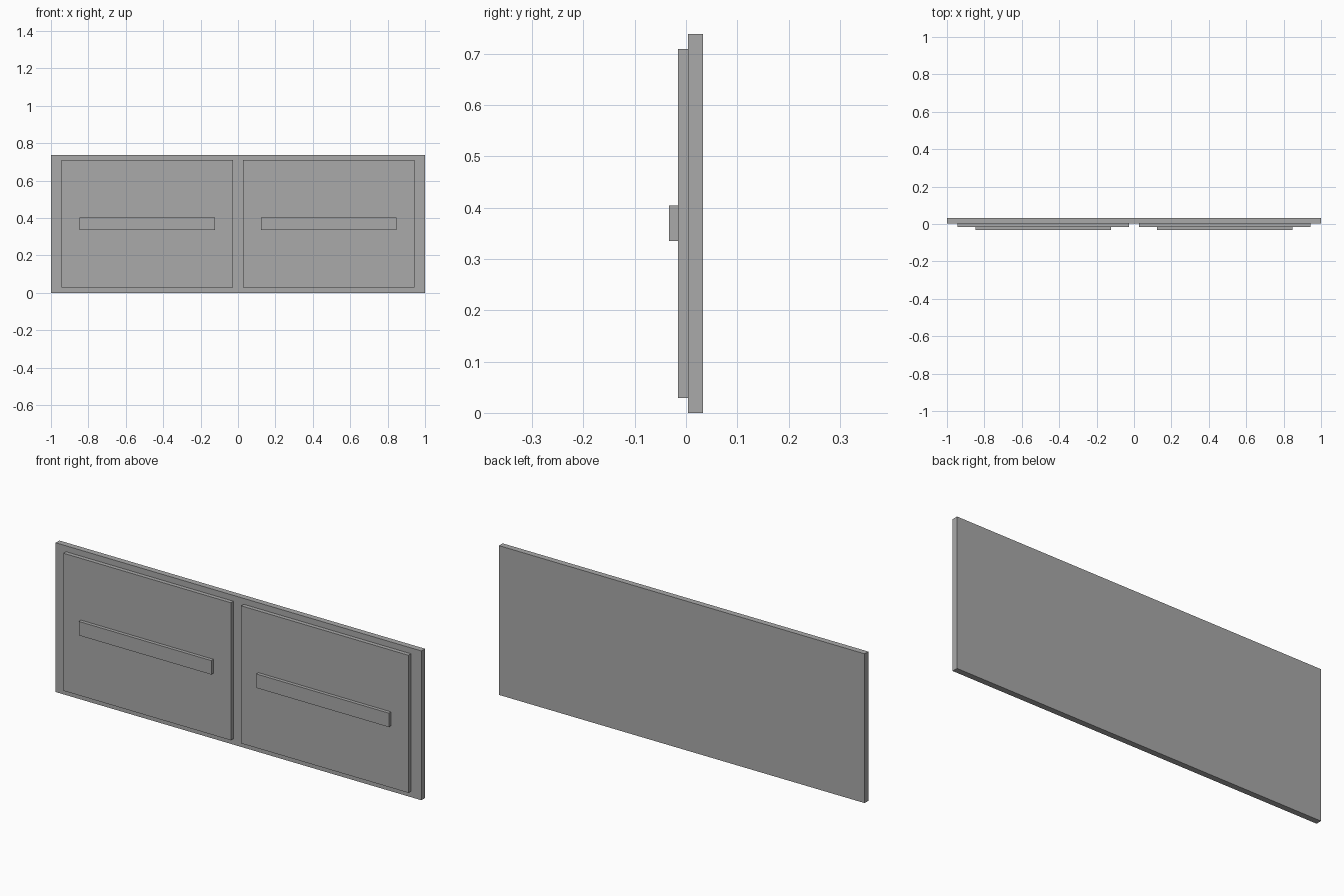
import bpy
from mathutils import Vector

if "Cube" in bpy.data.objects:
    bpy.data.objects.remove(bpy.data.objects["Cube"], do_unlink=True)

grey = bpy.data.materials.new("plain grey")
grey.use_nodes = True
colour = (0.4, 0.4, 0.4, 1)
grey.diffuse_color = colour
grey.node_tree.nodes["Principled BSDF"].inputs["Base Color"].default_value = colour


def box(name, low, high):
    """Add a sharp-edged box between two opposite corners."""
    low, high = Vector(low), Vector(high)
    bpy.ops.mesh.primitive_cube_add(size=1, location=(low + high) / 2)
    obj = bpy.context.object
    obj.name = name
    obj.scale = high - low
    bpy.ops.object.transform_apply(location=False, rotation=False, scale=True)
    obj.data.materials.append(grey)
    return obj


# Backing board
box("back_board", (-1, 0.004, 0), (1, 0.033, 0.738))

# Two raised fronts, each with a wide bar handle
for side, sign in (("left", 1), ("right", -1)):
    for part, x0, x1, y0, y1, z0, z1 in (
        ("front_panel", 0.028, 0.943, -0.016, 0.004, 0.029, 0.709),
        ("bar_handle", 0.123, 0.848, -0.033, -0.016, 0.335, 0.404),
    ):
        xs = sorted((sign * x0, sign * x1))
        box(f"{side}_{part}", (xs[0], y0, z0), (xs[1], y1, z1))
